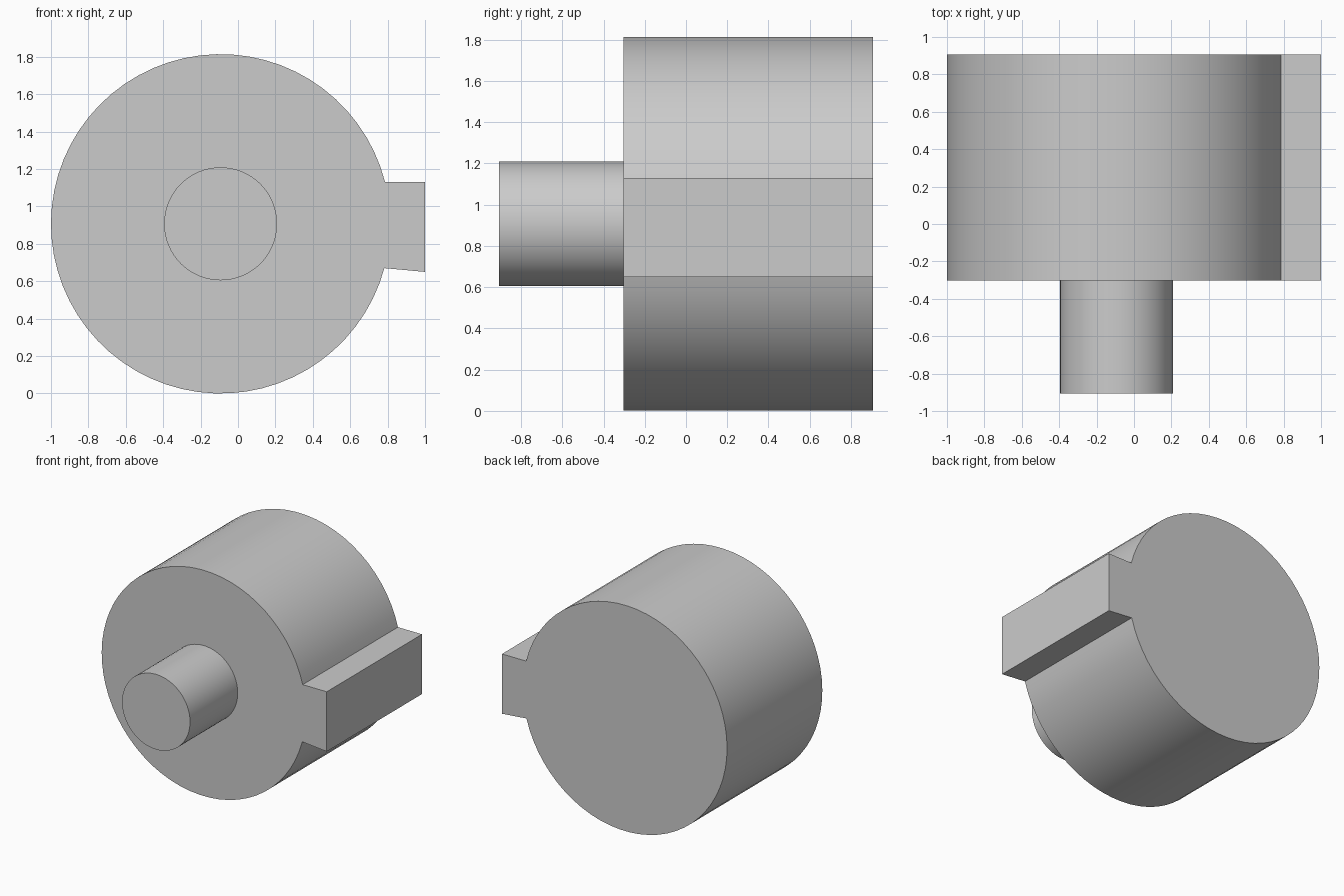
import bpy
import bmesh
import math

cube = bpy.data.objects.get("Cube")
if cube:
    bpy.data.objects.remove(cube, do_unlink=True)

AXIS_X, AXIS_Z = -0.093, 0.907   # shared centre line of drum and shaft
DRUM_R, SHAFT_R = 0.907, 0.302
FRONT, FACE, BACK = -0.907, -0.302, 0.907

grey = bpy.data.materials.new("light_grey")
grey.use_nodes = True
colour = (0.6, 0.6, 0.6, 1.0)
grey.diffuse_color = colour
grey.node_tree.nodes["Principled BSDF"].inputs["Base Color"].default_value = colour


def arc(radius, start, end, steps):
    """Points on an arc around the shared axis, both ends included."""
    angles = [start + (end - start) * i / steps for i in range(steps + 1)]
    return [(AXIS_X + radius * math.cos(a), AXIS_Z + radius * math.sin(a))
            for a in angles]


def extrude_profile(name, points, y0, y1):
    """Extrude a closed x-z outline along y into a solid part."""
    bm = bmesh.new()
    face = bm.faces.new([bm.verts.new((x, y0, z)) for x, z in points])
    result = bmesh.ops.extrude_face_region(bm, geom=[face], use_keep_orig=True)
    moved = [v for v in result["geom"] if isinstance(v, bmesh.types.BMVert)]
    bmesh.ops.translate(bm, verts=moved, vec=(0, y1 - y0, 0))
    bmesh.ops.recalc_face_normals(bm, faces=bm.faces)
    mesh = bpy.data.meshes.new(name)
    bm.to_mesh(mesh)
    bm.free()
    mesh.materials.append(grey)
    obj = bpy.data.objects.new(name, mesh)
    bpy.context.collection.objects.link(obj)
    bpy.ops.object.select_all(action="DESELECT")
    obj.select_set(True)
    bpy.context.view_layer.objects.active = obj
    bpy.ops.object.shade_smooth_by_angle(angle=math.radians(30))
    return obj


# Drum with its side key in one outline: long arc, then the key's outer edge
key_top = math.asin((1.13 - AXIS_Z) / DRUM_R)
key_bottom = 2 * math.pi + math.asin((0.67 - AXIS_Z) / DRUM_R)
outline = arc(DRUM_R, key_top, key_bottom, 60) + [(1.0, 0.65), (1.0, 1.13)]
extrude_profile("drum_with_key", outline, FACE, BACK)

# Round shaft on the front face
extrude_profile("front_shaft", arc(SHAFT_R, 0, 2 * math.pi, 64)[:-1], FRONT, FACE)
